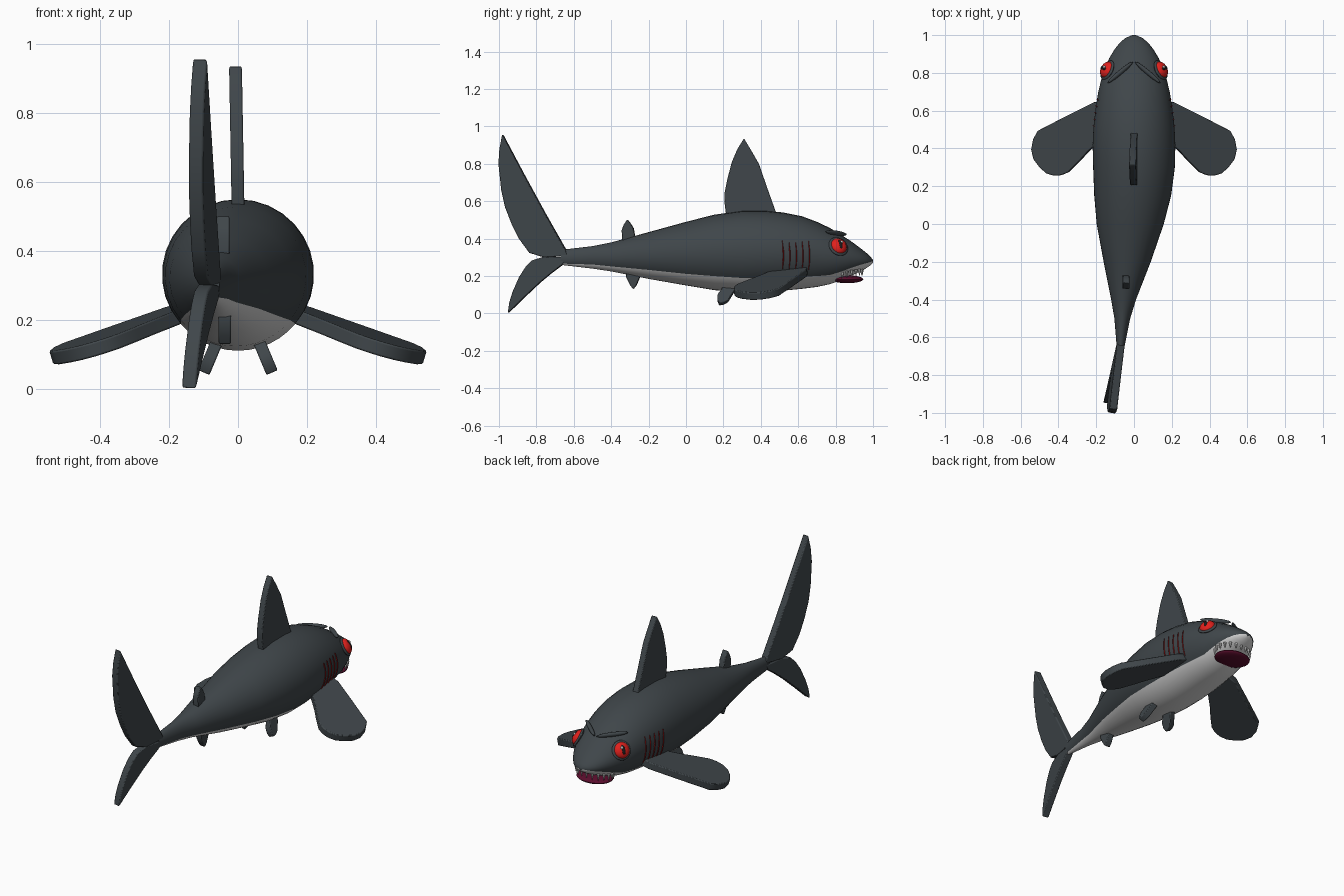
import bpy, bmesh, math
from mathutils import Vector, Matrix

if "Cube" in bpy.data.objects:
    bpy.data.objects.remove(bpy.data.objects["Cube"])


def mat(name, r, g, b):
    m = bpy.data.materials.new(name)
    m.diffuse_color = (r, g, b, 1)
    m.use_nodes = True
    m.node_tree.nodes["Principled BSDF"].inputs["Base Color"].default_value = m.diffuse_color
    return m


GREY = mat("slate_grey", 0.05, 0.061, 0.068)
WHITE = mat("belly_white", 0.68, 0.68, 0.68)
RED = mat("eye_red", 0.75, 0.015, 0.012)
GILL = mat("gill_red", 0.33, 0.008, 0.008)
MAROON = mat("mouth_maroon", 0.1, 0.004, 0.025)
BLACK = mat("pupil_black", 0.01, 0.01, 0.01)


def finish(name, bm, mats, mirror=False, bevel=0.0):
    bmesh.ops.recalc_face_normals(bm, faces=bm.faces)
    me = bpy.data.meshes.new(name)
    bm.to_mesh(me)
    bm.free()
    ob = bpy.data.objects.new(name, me)
    bpy.context.collection.objects.link(ob)
    for m in mats:
        me.materials.append(m)
    if bevel:
        b = ob.modifiers.new("soft_rim", 'BEVEL')
        b.width, b.segments, b.limit_method = bevel, 2, 'ANGLE'
        b.angle_limit = math.radians(50)
    if mirror:
        ob.modifiers.new("both_sides", 'MIRROR').use_mirror_merge = False
    bpy.ops.object.select_all(action='DESELECT')
    ob.select_set(True)
    bpy.context.view_layer.objects.active = ob
    bpy.ops.object.shade_smooth_by_angle(angle=math.radians(40))
    return ob


# Body stations: y, centre x, half width, top z, bottom z, belly line z
ST = [(-.67, -.072, .018, .34, .26, .267), (-.5, -.062, .042, .36, .24, .262),
      (-.4, -.055, .066, .38, .225, .252), (-.2, -.036, .125, .435, .185, .233),
      (0, -.02, .178, .49, .15, .212), (.15, -.007, .204, .528, .125, .2),
      (.3, 0, .217, .549, .112, .19), (.42, 0, .22, .55, .115, .19),
      (.52, 0, .215, .54, .122, .193), (.62, 0, .203, .52, .132, .197),
      (.7, 0, .19, .49, .142, .2), (.77, 0, .173, .457, .157, .206),
      (.83, 0, .153, .42, .177, .224), (.88, 0, .13, .388, .2, .243),
      (.925, 0, .103, .355, .222, .258), (.96, 0, .075, .328, .24, .268),
      (.985, 0, .045, .305, .256, .275), (1.0, 0, .01, .286, .272, .28)]


def station(y):
    for a, b in zip(ST, ST[1:]):
        if y <= b[0]:
            t = (y - a[0]) / (b[0] - a[0])
            return [p + (q - p) * t for p, q in zip(a, b)]
    return ST[-1]


def skin(y, z):
    """Point on the right flank of the body."""
    _, cx, hw, top, bot, _ = station(y)
    k = (z - (top + bot) / 2) / ((top - bot) / 2)
    return Vector((cx + hw * math.sqrt(max(0, 1 - k * k)), y, z))


def skin_frame(y, z):
    """Matrix with local x out of the skin, y forward, z up."""
    e = 0.012
    fwd = (skin(y + e, z) - skin(y - e, z)).normalized()
    up = (skin(y, z + e) - skin(y, z - e)).normalized()
    n = fwd.cross(up).normalized()
    up = n.cross(fwd)
    m = Matrix((n, fwd, up)).transposed().to_4x4()
    m.translation = skin(y, z)
    return m


# Body: the ring is split exactly at the belly line so the two colours meet cleanly
UP, LOW = 22, 12
bm = bmesh.new()
rings = []
for y, cx, hw, top, bot, zb in ST:
    cz, rz = (top + bot) / 2, (top - bot) / 2
    a0 = math.asin(max(-1, min(1, (zb - cz) / rz)))
    ang = [a0 + (math.pi - 2 * a0) * i / UP for i in range(UP)]
    ang += [math.pi - a0 + (math.pi + 2 * a0) * i / LOW for i in range(LOW)]
    rings.append([bm.verts.new((cx + hw * math.cos(a), y, cz + rz * math.sin(a))) for a in ang])
N = UP + LOW
for r, q in zip(rings, rings[1:]):
    for i in range(N):
        f = bm.faces.new((r[i], r[(i + 1) % N], q[(i + 1) % N], q[i]))
        f.material_index = 0 if i < UP else 1
bm.faces.new(rings[0])
bm.faces.new(rings[-1])
finish("body", bm, [GREY, WHITE])


def fin(name, outline, place, normal, thick, mirror=False):
    """Flat fin: outline points placed in space and thickened along the normal."""
    bm = bmesh.new()
    off = Vector(normal).normalized() * thick / 2
    a = [bm.verts.new(Vector(place(*p)) + off) for p in outline]
    b = [bm.verts.new(Vector(place(*p)) - off) for p in outline]
    bm.faces.new(a)
    bm.faces.new(b[::-1])
    n = len(a)
    for i in range(n):
        bm.faces.new((a[i], b[i], b[(i + 1) % n], a[(i + 1) % n]))
    finish(name, bm, [GREY], mirror, thick * 0.12)


# Tail lobes
def tail(y, z):
    return (-.075 + .19 * (y + .66) + .04 * (z - .3), y, z)


fin("tail_upper", [(-.63, .31), (-.645, .345), (-.75, .53), (-.87, .75), (-.98, .957),
                   (-.995, .88), (-1.0, .8), (-.985, .66), (-.965, .57), (-.93, .48),
                   (-.89, .4), (-.835, .325), (-.755, .3)], tail, (1, -.19, -.04), .042)
fin("tail_lower", [(-.63, .3), (-.66, .26), (-.72, .215), (-.78, .165), (-.865, .085),
                   (-.95, 0.002), (-.942, .06), (-.925, .115), (-.89, .195),
                   (-.855, .25), (-.82, .285), (-.755, .305)], tail, (1, -.19, -.04), .042)

# Midline fins
fin("dorsal_fin", [(.485, .53), (.435, .67), (.39, .8), (.35, .87), (.31, .936), (.275, .88),
                   (.245, .81), (.22, .715), (.207, .65), (.205, .6), (.215, .52)],
    lambda y, z: (-.018 * (z - .53), y, z), (1, 0, 0), .037)
fin("rear_dorsal_fin", [(-.27, .4), (-.28, .455), (-.295, .48), (-.313, .503), (-.332, .475),
                        (-.343, .445), (-.34, .39)],
    lambda y, z: (-.043, y, z), (1, -.08, 0), .037)
fin("anal_fin", [(-.24, .215), (-.252, .18), (-.265, .15), (-.282, .13), (-.3, .155),
                 (-.32, .195), (-.32, .23)],
    lambda y, z: (-.038, y, z), (1, -.08, 0), .037)

# Paired fins
fin("pelvic_fins", [(.27, .14), (.25, .105), (.225, .065), (.2, .052), (.178, .048),
                    (.168, .07), (.17, .1), (.19, .125), (.2, .15)],
    lambda y, z: (.098 - .42 * (z - .05), y, z), (1, 0, .42), .035, True)
fin("pectoral_fins", [(.15, .65), (.21, .645), (.36, .57), (.505, .495), (.53, .45), (.54, .395),
                      (.528, .345), (.495, .3), (.46, .27), (.42, .257), (.38, .26),
                      (.345, .275), (.29, .33), (.24, .385), (.15, .47)],
    lambda x, y: (x, y, .205 - .3 * (x - .2) + .1 * (y - .5)), (.3, -.1, 1), .042, True)


def blob(name, m, frame, offset, radii, mirror=True, seg=24):
    bm = bmesh.new()
    bmesh.ops.create_uvsphere(bm, u_segments=seg, v_segments=seg // 2, radius=1)
    bm.transform(frame @ Matrix.Translation(offset) @ Matrix.Diagonal((*radii, 1)))
    finish(name, bm, [m], mirror)


# Eyes with rim, slit pupil and highlight
eye = skin_frame(.815, .358)
blob("eye_rims", GREY, eye, (0, 0, 0), (.014, .056, .056))
blob("eyes", RED, eye, (.002, 0, 0), (.03, .046, .046))
blob("pupils", BLACK, eye, (.026, 0, 0), (.009, .012, .027))
blob("eye_highlights", WHITE, eye, (.032, .008, .012), (.006, .008, .008), seg=12)

# Angry brow ridges sloping down toward the nose
brow = skin_frame(.8, .425) @ Matrix.Rotation(math.radians(-10), 4, 'X')
blob("brows", GREY, brow, (.006, 0, 0), (.014, .088, .012))

# Gill slits laid along the skin
bm = bmesh.new()
for i in range(5):
    y = .515 + .035 * i
    rows = []
    for j in range(9):
        z = .23 + .16 * j / 8
        w = .001 + .0045 * math.sin(math.pi * j / 8)
        fr = skin_frame(y + .006 * math.sin(math.pi * j / 8), z)
        rows.append([bm.verts.new(fr @ Vector(p)) for p in ((-.004, -w, 0), (.004, 0, 0), (-.004, w, 0))])
    for r, q in zip(rows, rows[1:]):
        for k in range(3):
            bm.faces.new((r[k], r[(k + 1) % 3], q[(k + 1) % 3], q[k]))
finish("gill_slits", bm, [GILL], True)

# Mouth under the snout
MC = Vector((0, .863, .183))
blob("mouth", MAROON, Matrix.Translation(MC), (0, 0, 0), (.108, .085, .021), False, 32)

# Teeth around the upper rim of the mouth
bm = bmesh.new()
for i in range(13):
    a = math.radians(-20 + 220 * i / 12)
    p = Vector((.112 * math.cos(a), MC.y + .08 * math.sin(a), .208 + .012 * math.sin(a)))
    bmesh.ops.create_cone(bm, segments=6, radius1=.009, radius2=0, depth=.04, cap_ends=True,
                          matrix=Matrix.Translation(p) @ Matrix.Rotation(math.pi, 4, 'X'))
finish("teeth", bm, [WHITE])
